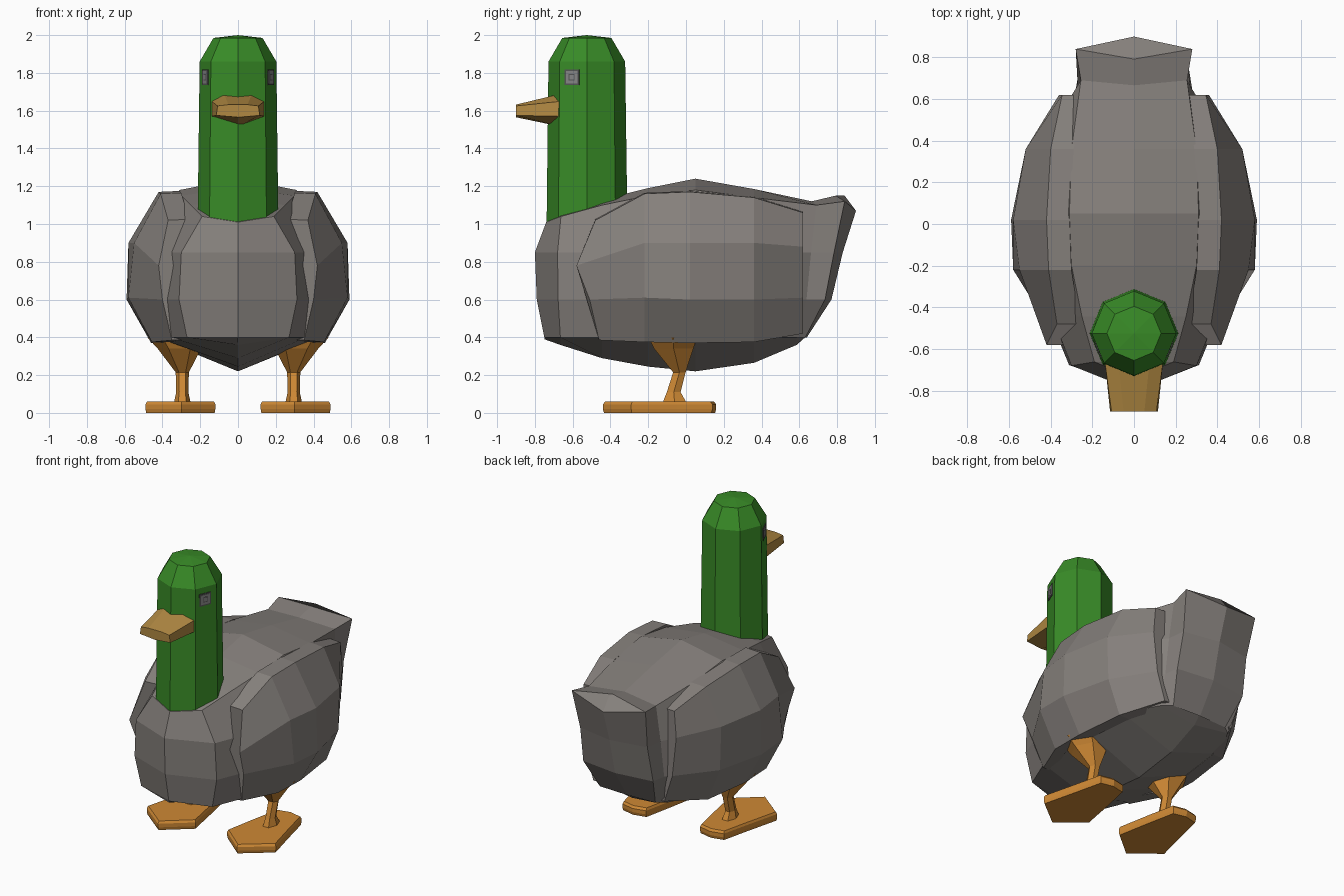
import bpy, bmesh, math
from mathutils import Vector, Matrix

if "Cube" in bpy.data.objects:
    bpy.data.objects.remove(bpy.data.objects["Cube"])


def material(name, rgb):
    m = bpy.data.materials.new(name)
    m.diffuse_color = (*rgb, 1)
    m.use_nodes = True
    m.node_tree.nodes["Principled BSDF"].inputs["Base Color"].default_value = m.diffuse_color
    return m


GREY = material("grey feathers", (0.235, 0.215, 0.20))
GREEN = material("green head", (0.04, 0.26, 0.02))
BILL = material("tan bill", (0.44, 0.25, 0.055))
ORANGE = material("orange feet", (0.62, 0.25, 0.035))
EYE = material("light grey eye", (0.24, 0.24, 0.24))
RIM = material("dark grey eye rim", (0.09, 0.09, 0.09))


def loft(name, rings, mat, mirror=False):
    """Skin closed rings of equal length, cap both ends, keep flat faces."""
    bm = bmesh.new()
    rows = [[bm.verts.new(p) for p in r] for r in rings]
    n = len(rows[0])
    for a, b in zip(rows, rows[1:]):
        for i in range(n):
            j = (i + 1) % n
            bm.faces.new((a[i], a[j], b[j], b[i]))
    bm.faces.new(rows[0][::-1])
    bm.faces.new(rows[-1])
    bmesh.ops.remove_doubles(bm, verts=bm.verts, dist=0.0005)
    bmesh.ops.dissolve_degenerate(bm, edges=bm.edges, dist=0.0005)
    bmesh.ops.recalc_face_normals(bm, faces=bm.faces)
    me = bpy.data.meshes.new(name)
    bm.to_mesh(me)
    bm.free()
    me.materials.append(mat)
    ob = bpy.data.objects.new(name, me)
    bpy.context.collection.objects.link(ob)
    if mirror:
        ob.modifiers.new("mirror", 'MIRROR').use_mirror_merge = False
    return ob


# Body: sections along y, leaning at the rounded breast and the raked tail
FRONT = (0.07, 0.06, 0, 0.01, 0.05, 0.05)
BACK = (-0.06, 0, -0.07, -0.13, -0.26, -0.26)


def body_ring(y, zt, zc, zb, xc, xm, xl, lean):
    shape = FRONT if lean > 0 else BACK
    half = [(0, zt), (xc, zc), (xm, 0.85), (xm * 1.04, 0.6), (xl, 0.4), (0, zb)]
    pts = [(x, y + abs(lean) * s, z) for (x, z), s in zip(half, shape)]
    return pts + [(-x, yy, z) for x, yy, z in pts[-2:0:-1]]


loft("body", [body_ring(*s) for s in (
    (-0.80, 1.02, 1.01, 0.39, 0, 0, 0, 1),
    (-0.68, 1.06, 1.04, 0.36, 0.19, 0.30, 0.27, 0.3),
    (-0.45, 1.13, 1.10, 0.29, 0.25, 0.39, 0.36, 0.1),
    (-0.20, 1.19, 1.15, 0.245, 0.30, 0.50, 0.43, 0),
    (0.05, 1.24, 1.18, 0.22, 0.31, 0.52, 0.44, 0),
    (0.36, 1.185, 1.14, 0.265, 0.30, 0.46, 0.40, 0),
    (0.69, 1.12, 1.10, 0.36, 0.255, 0.27, 0.27, -0.4),
    (0.84, 1.15, 1.12, 0.41, 0.28, 0.255, 0.21, -0.8),
    (0.90, 1.15, 1.07, 0.41, 0, 0, 0, -1))], GREY)


# Wings: folded shells on the flanks, mirrored
def wing_ring(y, x0, x1, x2, x3, z0, z1, z2, z3, tilt):
    ys = [y + tilt * t for t in (0.05, 0, -0.07, 0.03)]
    xs, zs = (x0, x1, x2, x3), (z0, z1, z2, z3)
    outer = list(zip(xs, ys, zs))
    return outer + [(x3 - 0.11, ys[3], z3 + 0.005), (x2 - 0.13, ys[2], z2),
                    (x1 - 0.13, ys[1], z1), (x0 - 0.08, ys[0], z0)]


loft("wing", [wing_ring(*s) for s in (
    (-0.51, 0.35, 0.40, 0.42, 0.37, 0.385, 0.60, 0.78, 1.02, 1),
    (-0.22, 0.455, 0.58, 0.55, 0.41, 0.375, 0.61, 0.90, 1.16, 0),
    (0.02, 0.46, 0.59, 0.58, 0.42, 0.37, 0.60, 0.90, 1.17, 0),
    (0.36, 0.42, 0.51, 0.52, 0.40, 0.375, 0.60, 0.90, 1.14, 0),
    (0.62, 0.27, 0.33, 0.36, 0.345, 0.42, 0.61, 0.88, 1.06, 0))], GREY, True)


# Neck and head: one eight-sided column with a slanted foot
def neck_ring(r, z, slope=0):
    pts = []
    for i in range(8):
        a = i * math.pi / 4
        x, y = r * math.sin(a), -0.525 - r * math.cos(a)
        pts.append((x, y, z + slope * (y + 0.735)))
    return pts


loft("neck_and_head", [neck_ring(0.213, 1.0, 0.33), neck_ring(0.203, 1.86),
                       neck_ring(0.13, 1.985), neck_ring(0, 2.0)], GREEN)

# Bill
BASE = ((-0.14, 1.57), (0, 1.515), (0.14, 1.57), (0.14, 1.65), (0.075, 1.69),
        (-0.075, 1.69), (-0.14, 1.65))
TIP = ((-0.115, 1.575), (0, 1.565), (0.115, 1.575), (0.108, 1.625), (0.05, 1.632),
       (-0.05, 1.632), (-0.108, 1.625))
loft("bill", [[(x, -0.66, z) for x, z in BASE], [(x, -0.90, z) for x, z in TIP]], BILL)


# Eyes: thin square plates on the slanted front cheek
def eye_plate(name, size, depth, mat):
    a = math.radians(22.5)
    n, t = Vector((math.cos(a), -math.sin(a), 0)), Vector((math.sin(a), math.cos(a), 0))
    c = Vector((0.175, -0.605, 1.777))
    c += n * (0.2035 * math.cos(a) - (c - Vector((0, -0.525, 1.777))).dot(n))
    h = size / 2
    sq = [t * u * h + Vector((0, 0, v * h)) for u, v in ((-1, -1), (1, -1), (1, 1), (-1, 1))]
    loft(name, [[c + s - n * 0.003 for s in sq], [c + s + n * depth for s in sq]], mat, True)


eye_plate("eye_rim", 0.084, 0.004, RIM)
eye_plate("eye", 0.066, 0.006, EYE)
eye_plate("pupil", 0.036, 0.0065, RIM)
eye_plate("eye_glint", 0.026, 0.0068, EYE)


# Legs: flared thigh narrowing into a slanted shin
def leg_ring(y, z, rx, ry, x=0.295):
    return [(x + rx * math.cos(a), y + ry * math.sin(a), z)
            for a in (i * math.pi / 3 for i in range(6))]


loft("leg", [leg_ring(-0.07, 0.40, 0.16, 0.15, 0.32), leg_ring(-0.065, 0.34, 0.115, 0.12, 0.31),
             leg_ring(-0.035, 0.215, 0.035, 0.038), leg_ring(-0.065, 0.11, 0.032, 0.042),
             leg_ring(-0.06, 0.05, 0.045, 0.075)], ORANGE, True)

# Feet: flat webbed plates, wide at the toes
OUTLINE = ((0.12, -0.29), (0.30, -0.44), (0.49, -0.29), (0.43, -0.05), (0.385, 0.14),
           (0.295, 0.16), (0.205, 0.14), (0.165, -0.05))


def foot_ring(z, k):
    return [(0.3 + (x - 0.3) * k, -0.14 + (y + 0.14) * k, z) for x, y in OUTLINE]


loft("foot", [foot_ring(0, 0.98), foot_ring(0.02, 1), foot_ring(0.045, 1),
              foot_ring(0.06, 0.96)], ORANGE, True)
